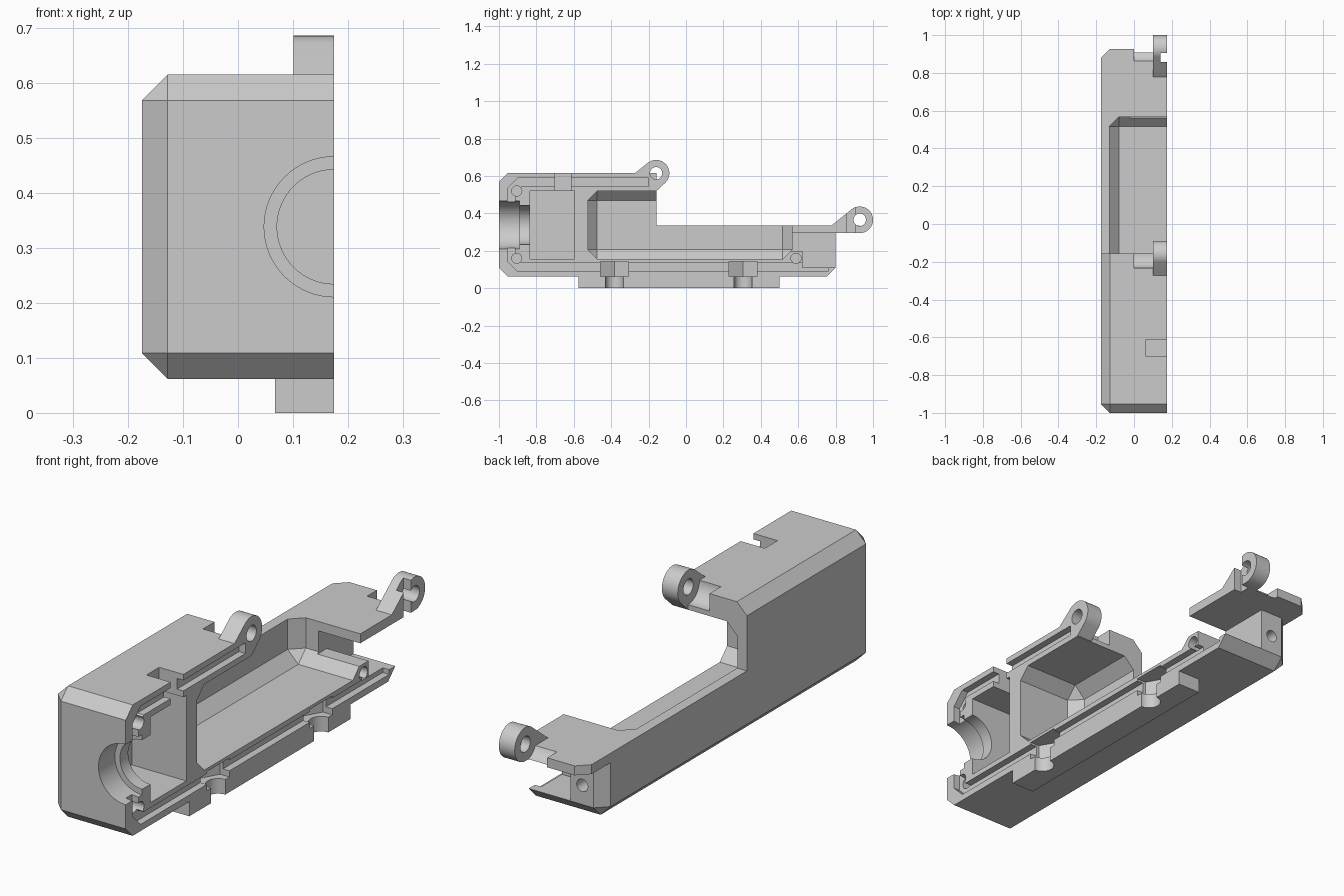
import bpy, bmesh, math
from mathutils import Matrix, Vector

old = bpy.data.objects.get("Cube")
if old:
    bpy.data.objects.remove(old, do_unlink=True)

grey = bpy.data.materials.new("plain_grey")
grey.use_nodes = True
COLOUR = (0.6, 0.6, 0.6, 1)
grey.diffuse_color = COLOUR
grey.node_tree.nodes["Principled BSDF"].inputs["Base Color"].default_value = COLOUR

SPLIT = 0.175    # the plane where the two halves meet
CHAMFER = 0.047


def finish(bm, name):
    bmesh.ops.recalc_face_normals(bm, faces=bm.faces)
    mesh = bpy.data.meshes.new(name)
    bm.to_mesh(mesh)
    bm.free()
    mesh.materials.append(grey)
    obj = bpy.data.objects.new(name, mesh)
    bpy.context.scene.collection.objects.link(obj)
    return obj


def box(name, x, y, z, bevel=0):
    bm = bmesh.new()
    bmesh.ops.create_cube(bm, size=1)
    for v in bm.verts:
        v.co = [lo + (hi - lo) * (c + 0.5) for c, (lo, hi) in zip(v.co, (x, y, z))]
    if bevel:
        bmesh.ops.bevel(bm, geom=bm.edges[:], offset=bevel, segments=1,
                        affect='EDGES', profile=0.5)
    return finish(bm, name)


def prism(name, points, lo, hi, axis='X'):
    """Extrude a (y, z) outline along x, or an (x, y) outline along z."""
    def place(a, b, h):
        return (h, a, b) if axis == 'X' else (a, b, h)
    bm = bmesh.new()
    low, high = [[bm.verts.new(place(a, b, h)) for a, b in points] for h in (lo, hi)]
    bm.faces.new(low)
    bm.faces.new(high)
    for i in range(len(points)):
        bm.faces.new((low[i - 1], low[i], high[i], high[i - 1]))
    return finish(bm, name)


def rod(name, centre, radius, length, axis, sides=64):
    turn = {'X': Matrix.Rotation(math.pi / 2, 4, 'Y'),
            'Y': Matrix.Rotation(math.pi / 2, 4, 'X'),
            'Z': Matrix.Rotation(math.pi / 2, 4, 'Z')}[axis]
    bm = bmesh.new()
    bmesh.ops.create_cone(bm, cap_ends=True, segments=sides, radius1=radius, radius2=radius,
                          depth=length, matrix=Matrix.Translation(centre) @ turn)
    return finish(bm, name)


def combine(target, tool, operation):
    mod = target.modifiers.new("join", 'BOOLEAN')
    mod.operation, mod.solver, mod.object = operation, 'EXACT', tool
    mod.use_hole_tolerant = True
    bpy.context.view_layer.objects.active = target
    bpy.ops.object.modifier_apply(modifier=mod.name)
    bpy.data.objects.remove(tool, do_unlink=True)


# Chamfered outer shell, flat at the split, stepped down behind the tall front
housing = box("housing_half", (-0.175, 0.4), (-1, 0.8), (0.062, 0.615), CHAMFER)


def cut(tool):
    combine(housing, tool, 'DIFFERENCE')


def add(tool):
    combine(housing, tool, 'UNION')


cut(box("split_cut", (SPLIT, 1), (-2, 2), (-1, 1)))
cut(box("step", (-1, 1), (-0.157, 2), (0.335, 2)))

# Rear top plate with its clipped corner, and the foot rail
add(prism("rear_plate", [(-0.175, 0.6), (SPLIT, 0.6), (SPLIT, 0.927),
                         (-0.128, 0.927), (-0.175, 0.88)], 0.295, 0.335, 'Z'))
add(box("foot_rail", (0.067, SPLIT), (-0.575, 0.5), (0, 0.08)))

# Grip hollow with chamfered edges, open at the top
cut(box("grip_hollow", (-0.13, 0.5), (-0.525, 0.567), (0.157, 0.52), 0.05))

# Front compartment, roof slot and stepped round front opening
cut(box("front_compartment", (-0.08, 0.45), (-0.835, -0.595), (0.157, 0.519)))
cut(box("roof_slot", (0.062, 0.46), (-0.7, -0.615), (0.5, 0.7)))
cut(rod("outer_bore", (SPLIT, -1, 0.3385), 0.1275, 0.22, 'Y'))
cut(rod("inner_bore", (SPLIT, -0.9, 0.3385), 0.104, 0.2, 'Y'))

# Rear compartment, open to the back
cut(box("rear_passage", (-0.02, 0.44), (0.55, 0.9), (0.2, 0.295)))
cut(box("rear_compartment", (-0.02, 0.43), (0.622, 0.91), (0.11, 0.25)))
cut(rod("rear_screw_hole", (-0.075, 0.8, 0.19), 0.026, 0.12, 'Y', 32))

# Sealing groove around the split face
cut(prism("groove", [(-0.2, 0.59), (-0.9, 0.59), (-0.955, 0.535), (-0.955, 0.145),
                     (-0.9, 0.09), (0.76, 0.09), (0.76, 0.135), (-0.88, 0.135),
                     (-0.915, 0.17), (-0.915, 0.51), (-0.88, 0.545), (-0.2, 0.545)],
          0.145, 0.42))

# Blind screw holes in the split face
for y, z in ((-0.905, 0.52), (-0.905, 0.16), (0.588, 0.16)):
    cut(rod("screw_hole", (0.2, y, z), 0.027, 0.25, 'X', 32))

# Bolt holes through the foot with hexagonal nut pockets
for y in (-0.383, 0.305):
    cut(rod("bolt_hole", (SPLIT, y, 0.03), 0.048, 0.15, 'Z'))
    cut(rod("nut_pocket", (SPLIT, y, 0.104), 0.087, 0.08, 'Z', 6))

# Hinge lugs, each beside a rounded clearance for its mate
RADIUS = 0.071


def hinge_lug(name, y, z, start, end, before, after):
    angles = [math.radians(start + (end - start) * i / 40) for i in range(41)]
    arc = [(y + RADIUS * math.cos(a), z + RADIUS * math.sin(a)) for a in angles]
    lug = prism(name, before + arc + after, 0.101, SPLIT)
    cut(rod("clearance", (0.0505, y, z), 0.074, 0.101, 'X'))
    for part in (lug, housing):
        combine(part, rod("pin_hole", (0.18, y, z), 0.033, 0.2, 'X', 32), 'DIFFERENCE')
    return lug


front_lug = hinge_lug("front_hinge_lug", -0.16, 0.615, 125, -45,
                      [(-0.28, 0.61)], [(-0.156, 0.522), (-0.2, 0.522), (-0.2, 0.61)])
rear_lug = hinge_lug("rear_hinge_lug", 0.929, 0.366, 127, -90,
                     [(0.775, 0.333)], [(0.775, 0.297)])
for part in (rear_lug, housing):
    combine(part, box("lug_slot", (0.14, 0.5), (0.857, 0.905), (0.25, 0.6)), 'DIFFERENCE')

bpy.ops.object.select_all(action='DESELECT')
for part in (housing, front_lug, rear_lug):
    part.select_set(True)
bpy.context.view_layer.objects.active = housing
bpy.ops.object.shade_smooth_by_angle(angle=math.radians(25))
